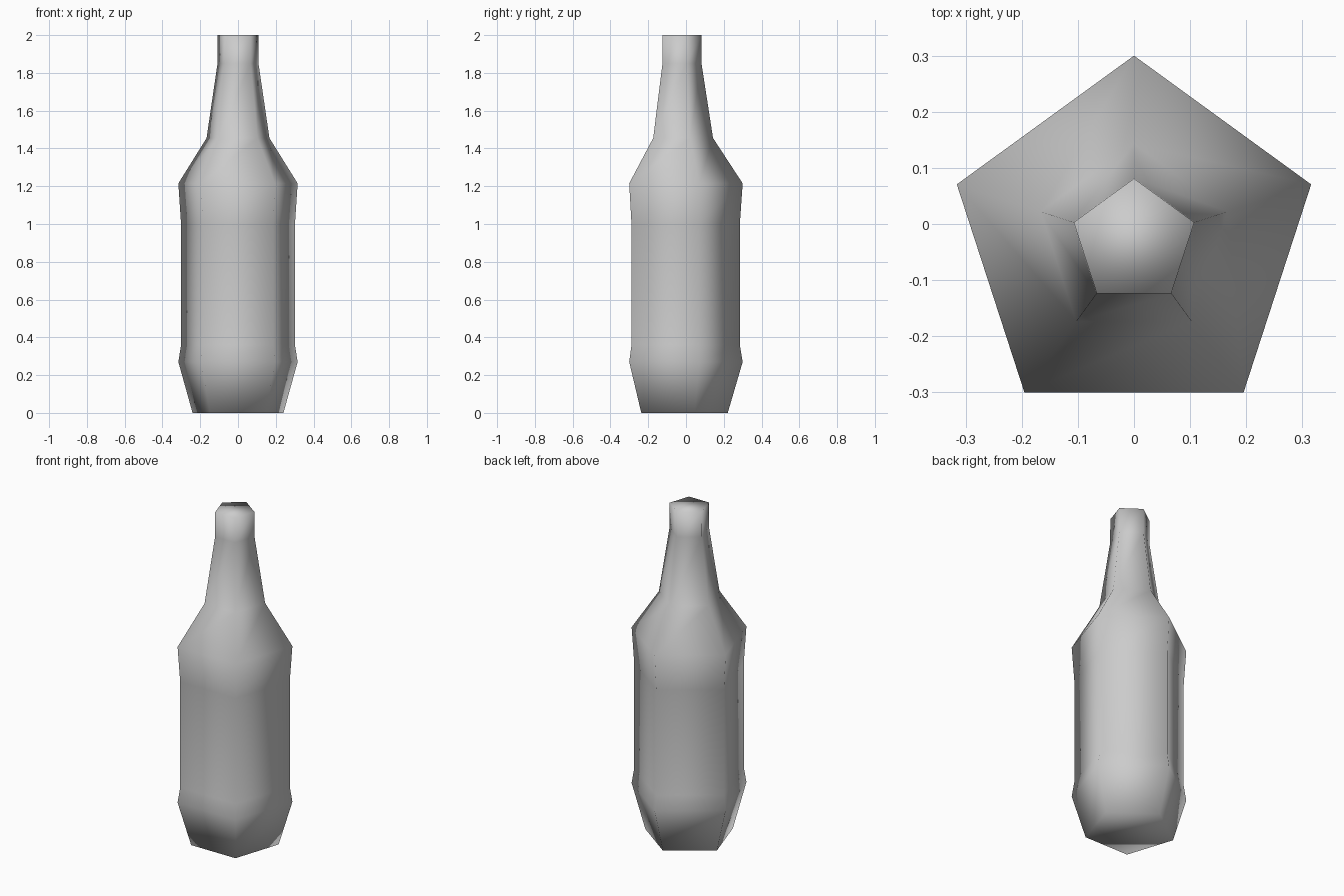
import bpy
import bmesh
from math import sin, cos, tau

cube = bpy.data.objects.get("Cube")
if cube:
    bpy.data.objects.remove(cube, do_unlink=True)

# Grey glass colour
grey = bpy.data.materials.new("grey")
grey.use_nodes = True
colour = (0.6, 0.6, 0.6, 1)
grey.diffuse_color = colour
grey.node_tree.nodes["Principled BSDF"].inputs["Base Color"].default_value = colour

# Bottle profile: (corner radius, height), from base to mouth
PROFILE = [(0.253, 0), (0.332, 0.27), (0.317, 0.36), (0.317, 1.0),
           (0.332, 1.215), (0.175, 1.455), (0.114, 1.85), (0.113, 2.0)]
SIDES = 5
CENTRE_Y = -0.032

# Five-sided rings with one corner pointing to the back
bm = bmesh.new()
rings = []
for radius, z in PROFILE:
    angles = [tau * i / SIDES for i in range(SIDES)]
    rings.append([bm.verts.new((-radius * sin(a), CENTRE_Y + radius * cos(a), z))
                  for a in angles])

# Walls between the rings, then base and mouth caps
for low, high in zip(rings, rings[1:]):
    for i in range(SIDES):
        j = (i + 1) % SIDES
        bm.faces.new((low[i], low[j], high[j], high[i]))
bm.faces.new(rings[0][::-1])
bm.faces.new(rings[-1])
bmesh.ops.recalc_face_normals(bm, faces=bm.faces)
for face in bm.faces:
    face.smooth = True

mesh = bpy.data.meshes.new("bottle")
bm.to_mesh(mesh)
bm.free()
mesh.materials.append(grey)
bottle = bpy.data.objects.new("bottle", mesh)
bpy.context.collection.objects.link(bottle)
